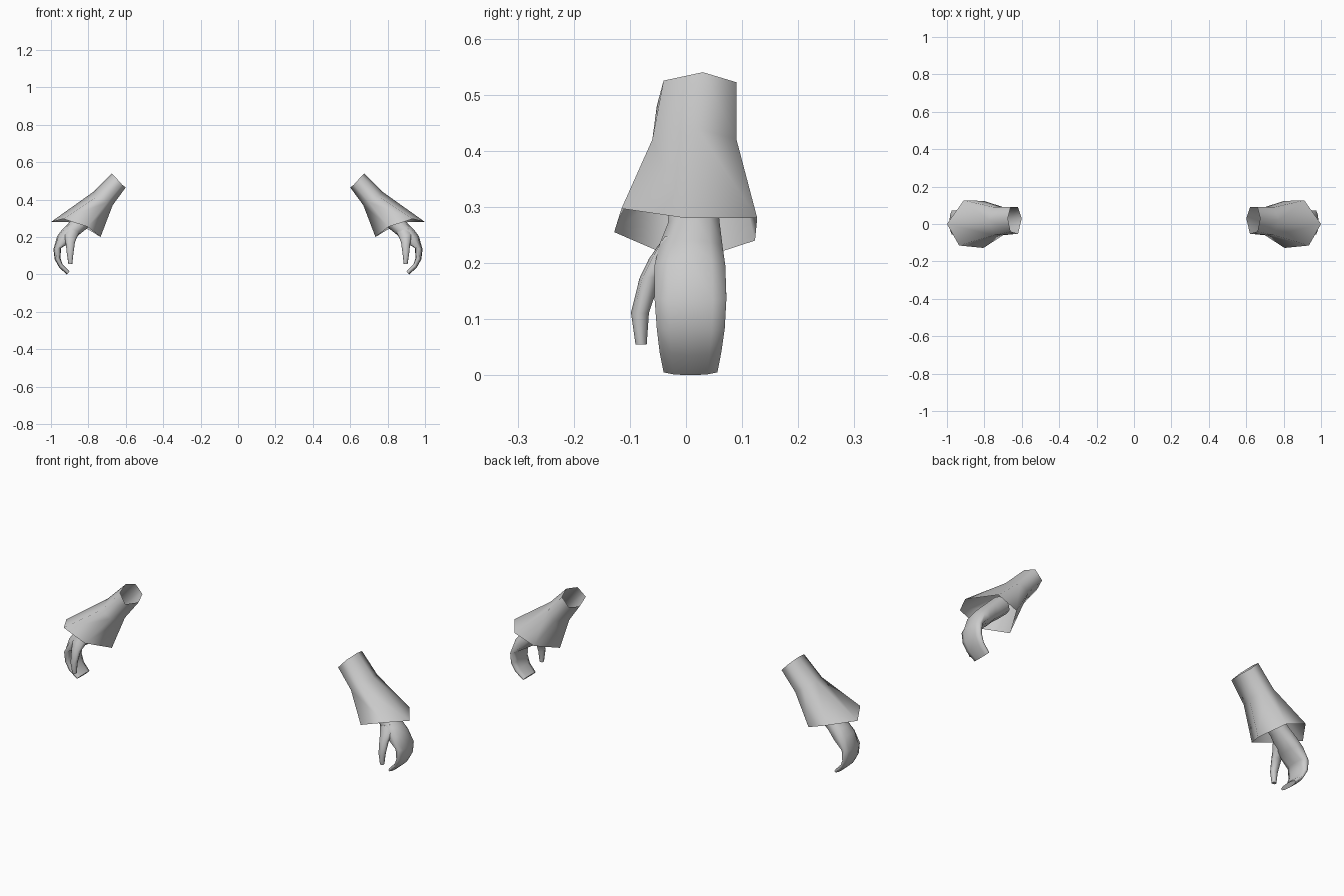
import bpy, bmesh, math

if "Cube" in bpy.data.objects:
    bpy.data.objects.remove(bpy.data.objects["Cube"])

grey = bpy.data.materials.new("plain grey")
grey.diffuse_color = (0.6, 0.6, 0.6, 1)
grey.use_nodes = True
grey.node_tree.nodes["Principled BSDF"].inputs["Base Color"].default_value = grey.diffuse_color


def loft(name, rings, side, capped):
    """Skin a list of point rings into a smooth tube; side=-1 mirrors it in x."""
    bm = bmesh.new()
    loops = [[bm.verts.new((side * x, y, z)) for x, y, z in r] for r in rings]
    n = len(loops[0])
    for a, b in zip(loops, loops[1:]):
        for i in range(n):
            j = (i + 1) % n
            bm.faces.new((a[i], a[j], b[j], b[i]))
    if capped:
        bm.faces.new(loops[0])
        bm.faces.new(loops[-1])
    bmesh.ops.recalc_face_normals(bm, faces=bm.faces)
    for f in bm.faces:
        f.smooth = len(f.verts) == 4
    me = bpy.data.meshes.new(name)
    bm.to_mesh(me)
    bm.free()
    me.materials.append(grey)
    ob = bpy.data.objects.new(name, me)
    bpy.context.collection.objects.link(ob)
    return ob


def oval(outer, inner, y0, y1, n=10):
    """Rounded ring between an outer and inner (x, z) point, spanning y0..y1."""
    pts = []
    for i in range(n):
        a = 2 * math.pi * i / n
        c = math.copysign(abs(math.cos(a)) ** 0.8, math.cos(a))
        s = math.sin(a) / math.sin(2 * math.pi * round(n / 4) / n)
        t = (c + 1) / 2
        pts.append((inner[0] + (outer[0] - inner[0]) * t,
                    (y0 + y1) / 2 + (y1 - y0) / 2 * max(-1, min(1, s)),
                    inner[1] + (outer[1] - inner[1]) * t))
    return pts


# Six-sided sleeve: shoulder opening, elbow, flared cuff
sleeve = [
    [(.675, .03, .54), (.66, .09, .522), (.62, .09, .48),
     (.60, .03, .465), (.62, -.052, .48), (.66, -.04, .525)],
    [(.775, .02, .44), (.75, .09, .42), (.70, .09, .385),
     (.67, .015, .37), (.70, -.06, .385), (.75, -.06, .42)],
    [(1.0, 0, .28), (.91, .127, .28), (.80, .123, .24),
     (.735, 0, .20), (.805, -.128, .255), (.935, -.115, .297)],
]

# Wrist, palm and curled fingers
hand = [
    oval((.835, .345), (.765, .285), -.03, .055),
    oval((.895, .285), (.815, .24), -.032, .06),
    oval((.94, .24), (.85, .212), -.048, .065),
    oval((.967, .205), (.885, .175), -.056, .07),
    oval((.987, .134), (.945, .142), -.056, .072),
    oval((.980, .08), (.950, .088), -.052, .069),
    oval((.955, .035), (.938, .055), -.047, .063),
    oval((.915, .0), (.90, .017), -.04, .056),
]

# Thumb
thumb = [
    oval((.915, .25), (.845, .225), -.045, .0, 8),
    oval((.93, .215), (.86, .20), -.066, -.01, 8),
    oval((.922, .175), (.872, .17), -.083, -.045, 8),
    oval((.915, .11), (.88, .113), -.098, -.066, 8),
    oval((.907, .055), (.886, .055), -.09, -.07, 8),
]

for side, label in ((1, "left"), (-1, "right")):
    loft(label + "_sleeve", sleeve, side, False)
    loft(label + "_hand", hand, side, True)
    loft(label + "_thumb", thumb, side, True)
